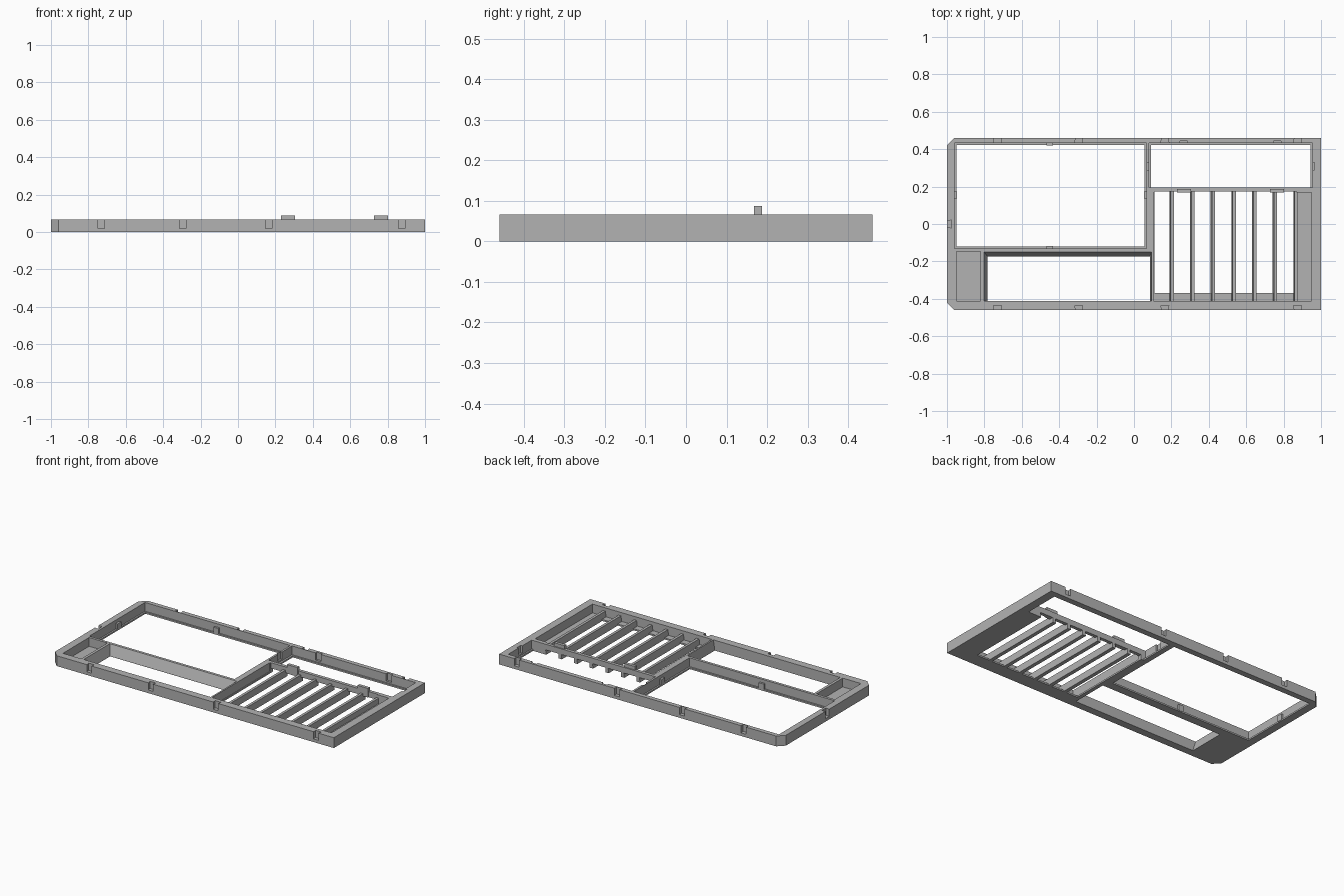
import bpy, bmesh

cube = bpy.data.objects.get("Cube")
if cube:
    bpy.data.objects.remove(cube)

TOP = 0.066      # rim height
FLOOR = 0.01     # thickness of floors and ledges
OVER = 0.1       # cutter overshoot

grey = bpy.data.materials.new("mid_grey")
grey.use_nodes = True
grey.diffuse_color = (0.45, 0.45, 0.45, 1)
grey.node_tree.nodes["Principled BSDF"].inputs["Base Color"].default_value = grey.diffuse_color


def loft(bm, lower, upper, z0, z1):
    """Closed solid between two matching outlines."""
    a = [bm.verts.new((x, y, z0)) for x, y in lower]
    b = [bm.verts.new((x, y, z1)) for x, y in upper]
    bm.faces.new(a[::-1])
    bm.faces.new(b)
    for i in range(len(a)):
        j = (i + 1) % len(a)
        bm.faces.new((a[i], a[j], b[j], b[i]))


def rect(x0, x1, y0, y1):
    return [(x0, y0), (x1, y0), (x1, y1), (x0, y1)]


def box(bm, x0, x1, y0, y1, z0, z1):
    r = rect(x0, x1, y0, y1)
    loft(bm, r, r, z0, z1)


def finish(bm, name):
    bmesh.ops.recalc_face_normals(bm, faces=bm.faces)
    mesh = bpy.data.meshes.new(name)
    bm.to_mesh(mesh)
    bm.free()
    mesh.materials.append(grey)
    ob = bpy.data.objects.new(name, mesh)
    bpy.context.collection.objects.link(ob)
    return ob


# Outer frame with two clipped corners
bm = bmesh.new()
W, C = 0.46, 0.04
outline = [(-1 + C, -W), (1, -W), (1, W), (-1 + C, W), (-1, W - C), (-1, -W + C)]
loft(bm, outline, outline, 0, TOP)
frame = finish(bm, "frame")

# Through openings: large bay, back bay, sloped front bay, vent
openings = bmesh.new()
box(openings, -0.95, 0.057, -0.12, 0.422, -OVER, OVER)
box(openings, 0.092, 0.945, 0.195, 0.422, -OVER, OVER)
box(openings, 0.11, 0.87, -0.37, 0.174, -OVER, OVER)
low = rect(-0.783, 0.085, -0.412, -0.174)
high = rect(-0.803, 0.095, -0.412, -0.148)
loft(openings, low, low, -OVER, 0.004)
front_bay = bmesh.new()
loft(front_bay, low, high, 0.004, TOP + 0.001)

# Ledges around the bays and floored pockets
pockets = bmesh.new()
box(pockets, -0.96, 0.067, -0.131, 0.432, FLOOR, OVER)
box(pockets, 0.08, 0.955, 0.195, 0.432, FLOOR, OVER)
box(pockets, -0.95, -0.82, -0.412, -0.148, FLOOR, OVER)
box(pockets, 0.105, 0.95, -0.412, 0.168, FLOOR, OVER)

# Dovetail notches on the outside, clip slots in the back bay, vent undercut
notches = bmesh.new()
for x in (-0.73, -0.295, 0.165, 0.875):
    for s in (-1, 1):
        d = [(x - 0.014, s * 0.48), (x + 0.014, s * 0.48),
             (x + 0.021, s * 0.437), (x - 0.021, s * 0.437)]
        loft(notches, d, d, 0.02, OVER)
side = [(-1.02, -0.014), (-0.975, -0.021), (-0.975, 0.021), (-1.02, 0.014)]
loft(notches, side, side, 0.02, OVER)
for x in (0.265, 0.765):
    box(notches, x - 0.02, x + 0.02, 0.42, 0.445, 0.02, OVER)
for x in (0.08, 0.955):
    box(notches, x - 0.011, x + 0.011, 0.29, 0.33, 0.02, OVER)
box(notches, 0.11, 0.87, 0.16, 0.21, -OVER, 0.03)

cutters = []
for bm, name in ((openings, "openings_cutter"), (front_bay, "front_bay_cutter"),
                 (pockets, "pockets_cutter"), (notches, "notches_cutter")):
    cutter = finish(bm, name)
    cutter.hide_render = True
    mod = frame.modifiers.new(name, 'BOOLEAN')
    mod.operation, mod.solver, mod.object = 'DIFFERENCE', 'EXACT', cutter
    cutters.append(cutter)

# Bake the cuts and drop the cutters
deps = bpy.context.evaluated_depsgraph_get()
cut_mesh = bpy.data.meshes.new_from_object(frame.evaluated_get(deps))
frame.modifiers.clear()
frame.data = cut_mesh
for cutter in cutters:
    bpy.data.objects.remove(cutter)

# Vent slats, narrower at the top
bm = bmesh.new()
for i in range(7):
    x = 0.202 + i * 0.1105
    loft(bm, rect(x - 0.013, x + 0.011, -0.412, 0.195),
         rect(x - 0.006, x + 0.011, -0.412, 0.195), 0, 0.045)
finish(bm, "vent_slats")

# Upright tabs on the vent cross bar
bm = bmesh.new()
for x in (0.267, 0.765):
    box(bm, x - 0.038, x + 0.038, 0.168, 0.188, 0.03, 0.088)
finish(bm, "cross_bar_tabs")

# Small clips inside the large bay
bm = bmesh.new()
for y in (-0.126, 0.427):
    box(bm, -0.468, -0.432, y - 0.008, y + 0.008, 0.005, 0.045)
for x in (-0.955, 0.062):
    box(bm, x - 0.008, x + 0.008, 0.137, 0.173, 0.005, 0.045)
finish(bm, "bay_clips")
